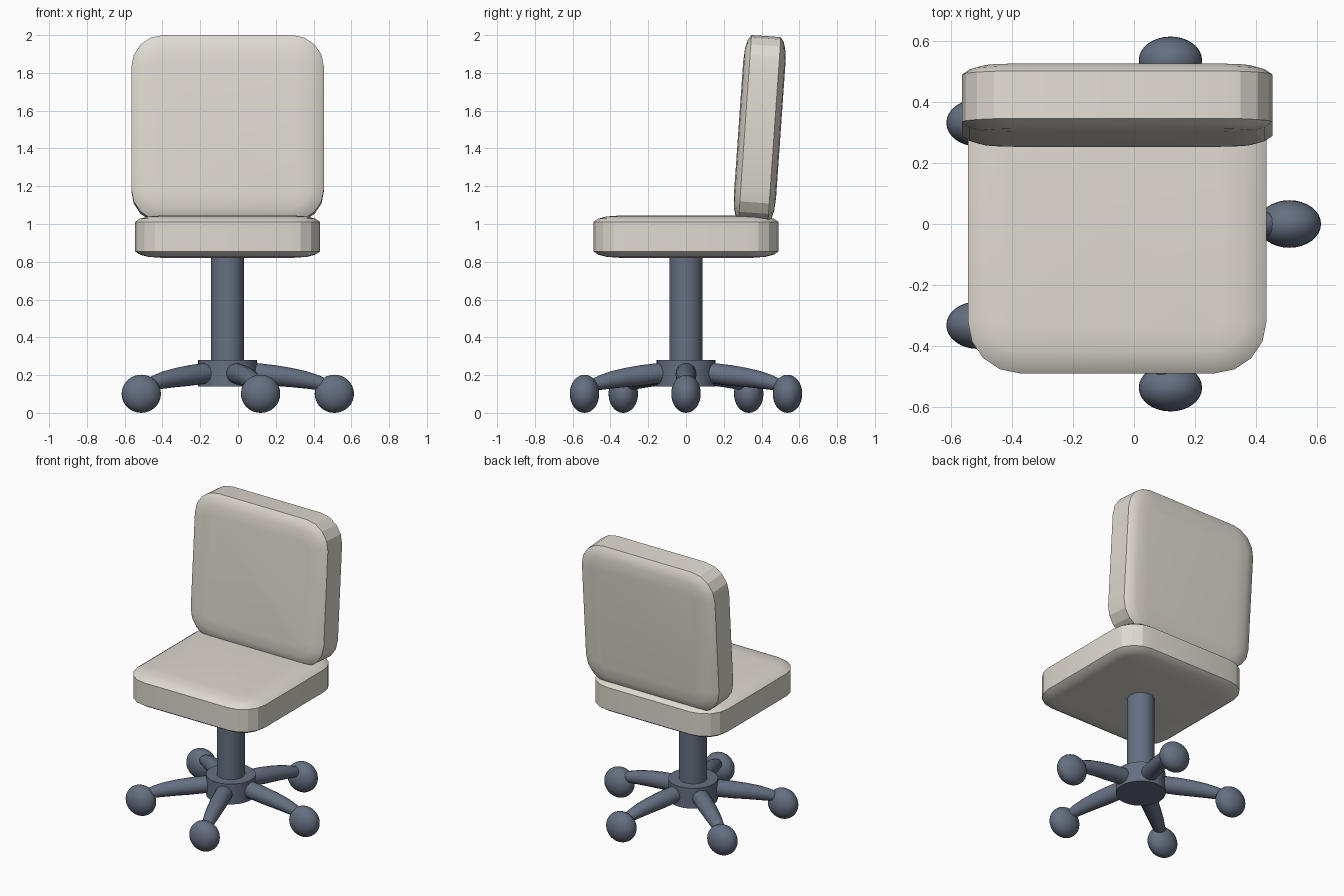
import bpy, bmesh
from math import sin, cos, pi, radians
from mathutils import Vector

if "Cube" in bpy.data.objects:
    bpy.data.objects.remove(bpy.data.objects["Cube"])

CX = -0.055  # chair axis, offset because the five-star base is asymmetric in x


def material(name, rgb):
    m = bpy.data.materials.new(name)
    m.diffuse_color = (*rgb, 1)
    m.use_nodes = True
    m.node_tree.nodes["Principled BSDF"].inputs["Base Color"].default_value = m.diffuse_color
    return m


CREAM = material("cream_fabric", (0.74, 0.70, 0.63))
SLATE = material("slate_plastic", (0.13, 0.16, 0.22))


def finish(ob, name, mat, angle):
    ob.name = name
    ob.data.materials.append(mat)
    bpy.ops.object.select_all(action='DESELECT')
    ob.select_set(True)
    bpy.context.view_layer.objects.active = ob
    bpy.ops.object.shade_smooth_by_angle(angle=radians(angle))
    return ob


def loft(name, rings, mat, angle):
    """Skin a stack of equal-length closed rings and cap both ends."""
    bm = bmesh.new()
    loops = [[bm.verts.new(p) for p in r] for r in rings]
    n = len(loops[0])
    for a, b in zip(loops, loops[1:]):
        for i in range(n):
            j = (i + 1) % n
            bm.faces.new((a[i], a[j], b[j], b[i]))
    bm.faces.new(loops[0])
    bm.faces.new(loops[-1])
    bmesh.ops.recalc_face_normals(bm, faces=bm.faces)
    me = bpy.data.meshes.new(name)
    bm.to_mesh(me)
    bm.free()
    ob = bpy.data.objects.new(name, me)
    bpy.context.collection.objects.link(ob)
    return finish(ob, name, mat, angle)


def rounded_rect(hx, hy, r, z, seg=4):
    pts = []
    for q, (sx, sy) in enumerate([(1, 1), (-1, 1), (-1, -1), (1, -1)]):
        for k in range(seg + 1):
            a = (q + k / seg) * pi / 2
            pts.append(Vector((sx * (hx - r) + r * cos(a), sy * (hy - r) + r * sin(a), z)))
    return pts


def cushion(name, hx, hy, loc, tilt=0):
    # (inset, height) half profile: upright band, then a soft dome
    half = [(0, 0.078), (0.025, 0.095), (0.07, 0.107), (0.14, 0.112)]
    prof = [(i, -z) for i, z in reversed(half)] + half
    rings = [rounded_rect(hx - i, hy - i, 0.17 - i, z) for i, z in prof]
    ob = loft(name, rings, CREAM, 21)
    ob.location = loc
    ob.rotation_euler.x = radians(tilt)


def cylinder(name, r, z0, z1):
    bpy.ops.mesh.primitive_cylinder_add(vertices=32, radius=r, depth=z1 - z0,
                                        location=(CX, 0, (z0 + z1) / 2))
    finish(bpy.context.object, name, SLATE, 30)


# Cushions
cushion("seat", 0.49, 0.49, (CX, 0, 0.933))
cushion("backrest", 0.51, 0.494, (CX, 0.39, 1.502), 86)

# Column and hub
cylinder("column", 0.088, 0.2, 0.86)
cylinder("hub", 0.156, 0.14, 0.28)

# Five drooping legs with flattened ball feet
LEG = [(0.05, 0.212, 0.052), (0.16, 0.208, 0.055), (0.25, 0.198, 0.055), (0.34, 0.187, 0.051),
       (0.42, 0.174, 0.046), (0.49, 0.158, 0.038), (0.56, 0.135, 0.025)]  # reach, height, radius
for k in range(5):
    t = k * 2 * pi / 5
    out, side = Vector((cos(t), sin(t), 0)), Vector((-sin(t), cos(t), 0))
    rings = []
    for d, z, r in LEG:
        c = Vector((CX, 0, z)) + out * d
        rings.append([c + side * r * cos(a) + Vector((0, 0, r * sin(a)))
                      for a in (i * 2 * pi / 16 for i in range(16))])
    loft(f"leg_{k + 1}", rings, SLATE, 40)

    bpy.ops.mesh.primitive_uv_sphere_add(segments=32, ring_count=16, radius=1,
                                         location=Vector((CX, 0, 0.101)) + out * 0.565)
    foot = bpy.context.object
    foot.scale = (0.104, 0.078, 0.101)
    finish(foot, f"foot_{k + 1}", SLATE, 60)
